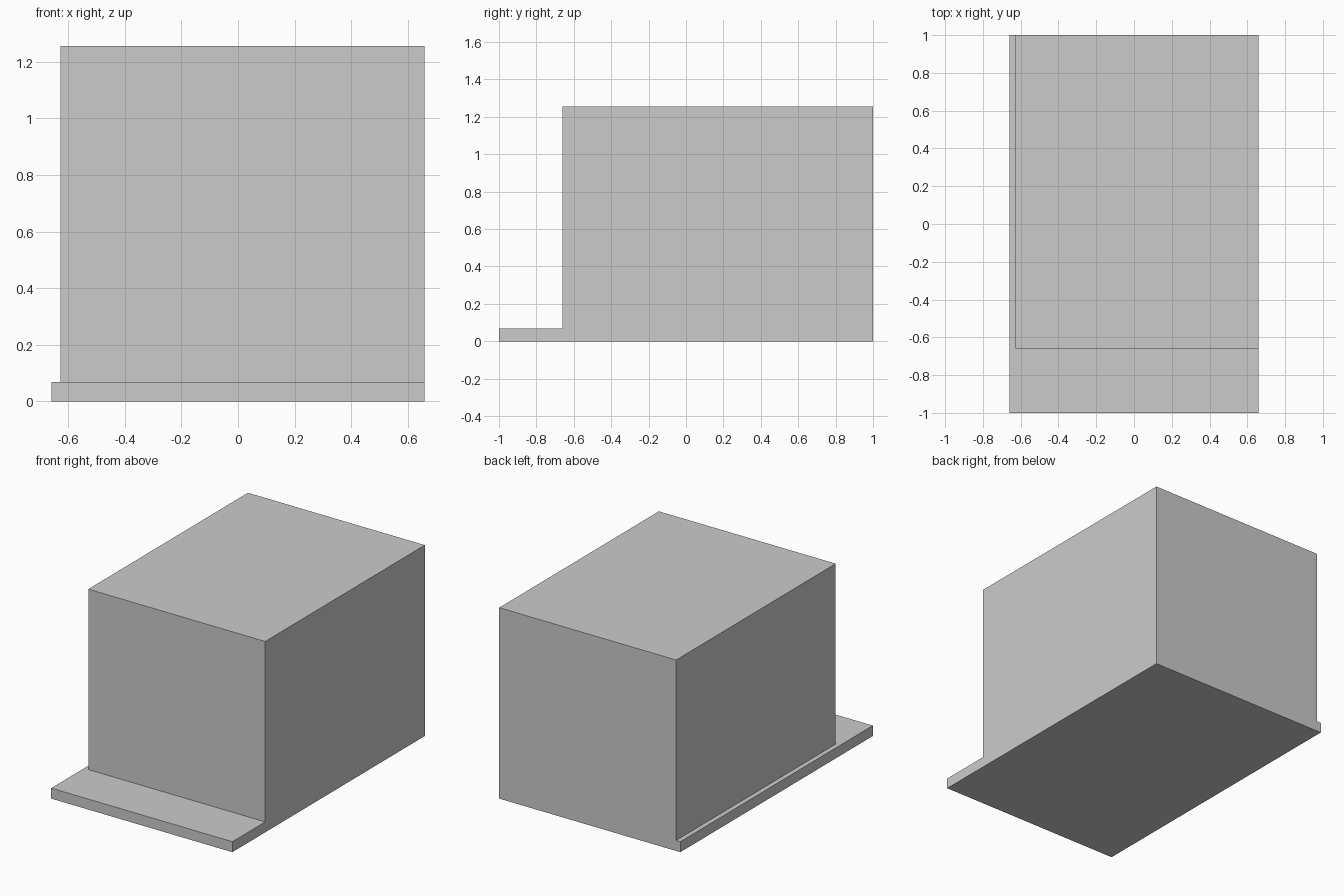
import bpy, bmesh
from mathutils import Matrix, Vector

if "Cube" in bpy.data.objects:
    bpy.data.objects.remove(bpy.data.objects["Cube"])

HALF_X, HALF_Y = 0.659, 1.0     # base footprint
BASE_H, TOP = 0.069, 1.256      # base thickness, overall height
BLOCK_LEFT, BLOCK_FRONT = -0.628, -0.659

bm = bmesh.new()

# Base slab
bmesh.ops.create_cube(bm, size=1, matrix=Matrix.Translation((0, 0, BASE_H / 2))
                      @ Matrix.Diagonal((2 * HALF_X, 2 * HALF_Y, BASE_H, 1)))

# Mark the block's footprint on the slab
for co, no in (((BLOCK_LEFT, 0, 0), (1, 0, 0)), ((0, BLOCK_FRONT, 0), (0, 1, 0))):
    bmesh.ops.bisect_plane(bm, geom=bm.verts[:] + bm.edges[:] + bm.faces[:],
                           plane_co=co, plane_no=no)

# Raise the block, flush with the right and back sides
bm.normal_update()
footprint = max((f for f in bm.faces if f.normal.z > 0.9),
                key=lambda f: f.calc_area())
block_top = bmesh.ops.extrude_discrete_faces(bm, faces=[footprint])["faces"][0]
bmesh.ops.translate(bm, verts=block_top.verts, vec=Vector((0, 0, TOP - BASE_H)))

# Merge coplanar faces so flush sides are single flat panels
bmesh.ops.dissolve_limit(bm, angle_limit=0.01, verts=bm.verts[:], edges=bm.edges[:])
bmesh.ops.recalc_face_normals(bm, faces=bm.faces[:])

mesh = bpy.data.meshes.new("block_on_base")
bm.to_mesh(mesh)
bm.free()
bpy.context.collection.objects.link(bpy.data.objects.new("block_on_base", mesh))
